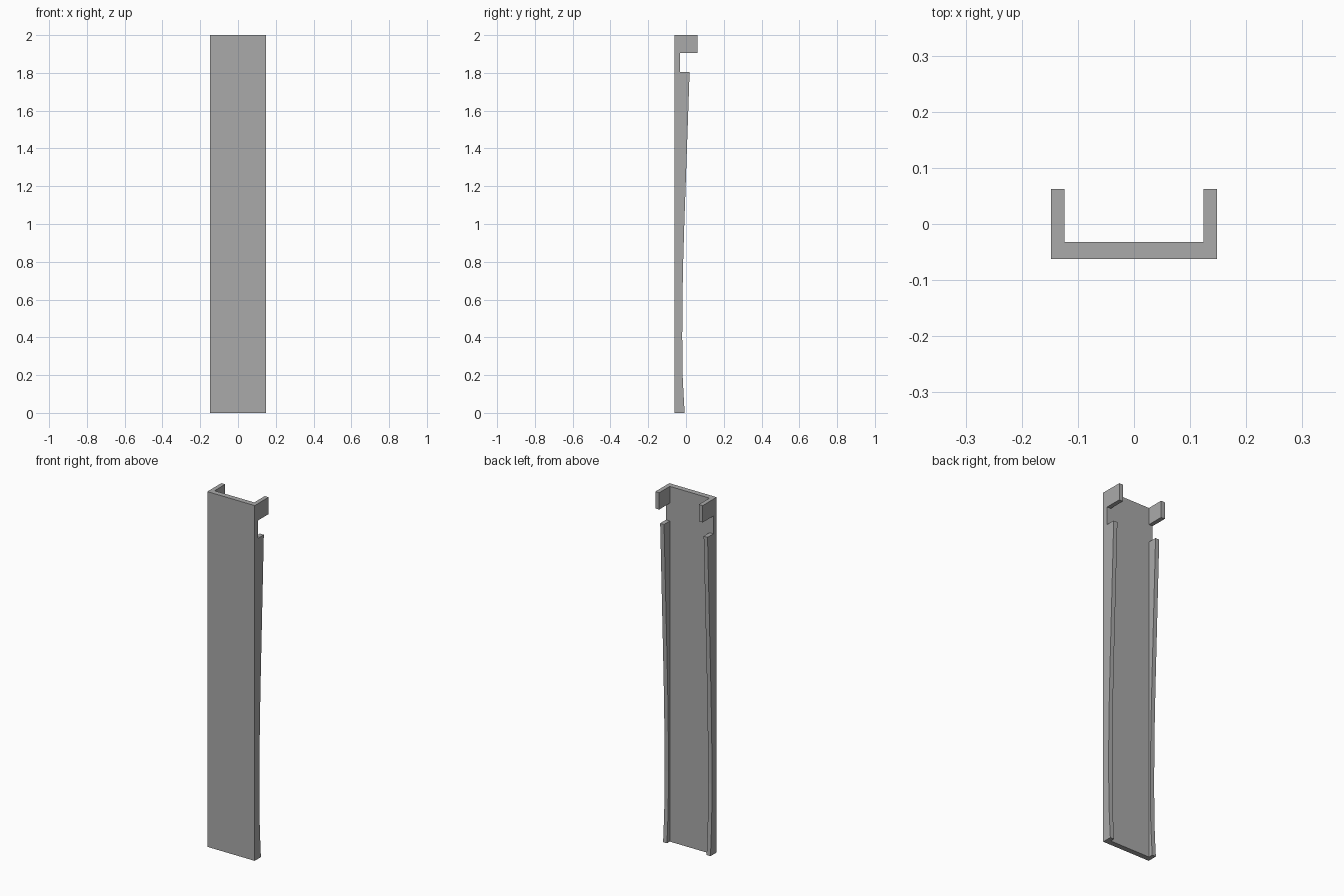
import bpy
import bmesh

cube = bpy.data.objects.get("Cube")
if cube:
    bpy.data.objects.remove(cube, do_unlink=True)

HALF_WIDTH = 0.1475
FLANGE = 0.024
FRONT, BACK = -0.062, -0.032

grey = bpy.data.materials.new("plain grey")
grey.use_nodes = True
colour = (0.4, 0.4, 0.4, 1)
grey.diffuse_color = colour
grey.node_tree.nodes["Principled BSDF"].inputs["Base Color"].default_value = colour


def extrude_profile(name, profile, x0, x1):
    """Extrude a (y, z) outline along x."""
    bm = bmesh.new()
    face = bm.faces.new([bm.verts.new((x0, y, z)) for y, z in profile])
    result = bmesh.ops.extrude_face_region(bm, geom=[face])
    verts = [v for v in result["geom"] if isinstance(v, bmesh.types.BMVert)]
    bmesh.ops.translate(bm, verts=verts, vec=(x1 - x0, 0, 0))
    bmesh.ops.recalc_face_normals(bm, faces=bm.faces)
    mesh = bpy.data.meshes.new(name)
    bm.to_mesh(mesh)
    bm.free()
    mesh.materials.append(grey)
    obj = bpy.data.objects.new(name, mesh)
    bpy.context.collection.objects.link(obj)
    return obj


# Flat front panel
extrude_profile("front_panel", [(FRONT, 0), (BACK, 0), (BACK, 2), (FRONT, 2)],
                -HALF_WIDTH, HALF_WIDTH)

# Side flanges with a gently curved rear edge, and the hooks above the notch
flange = [(BACK, 0), (-0.007, 0), (-0.013, 0.1), (-0.018, 0.2), (-0.02, 0.4),
          (-0.019, 0.6), (-0.015, 0.8), (-0.009, 1.0), (-0.002, 1.2),
          (0.005, 1.4), (0.012, 1.6), (0.019, 1.805), (BACK, 1.805)]
hook = [(BACK, 1.905), (0.062, 1.905), (0.062, 2), (BACK, 2)]
for side, sign in (("left", 1), ("right", -1)):
    inner, outer = sign * (HALF_WIDTH - FLANGE), sign * HALF_WIDTH
    extrude_profile(side + "_flange", flange, inner, outer)
    extrude_profile(side + "_hook", hook, inner, outer)
